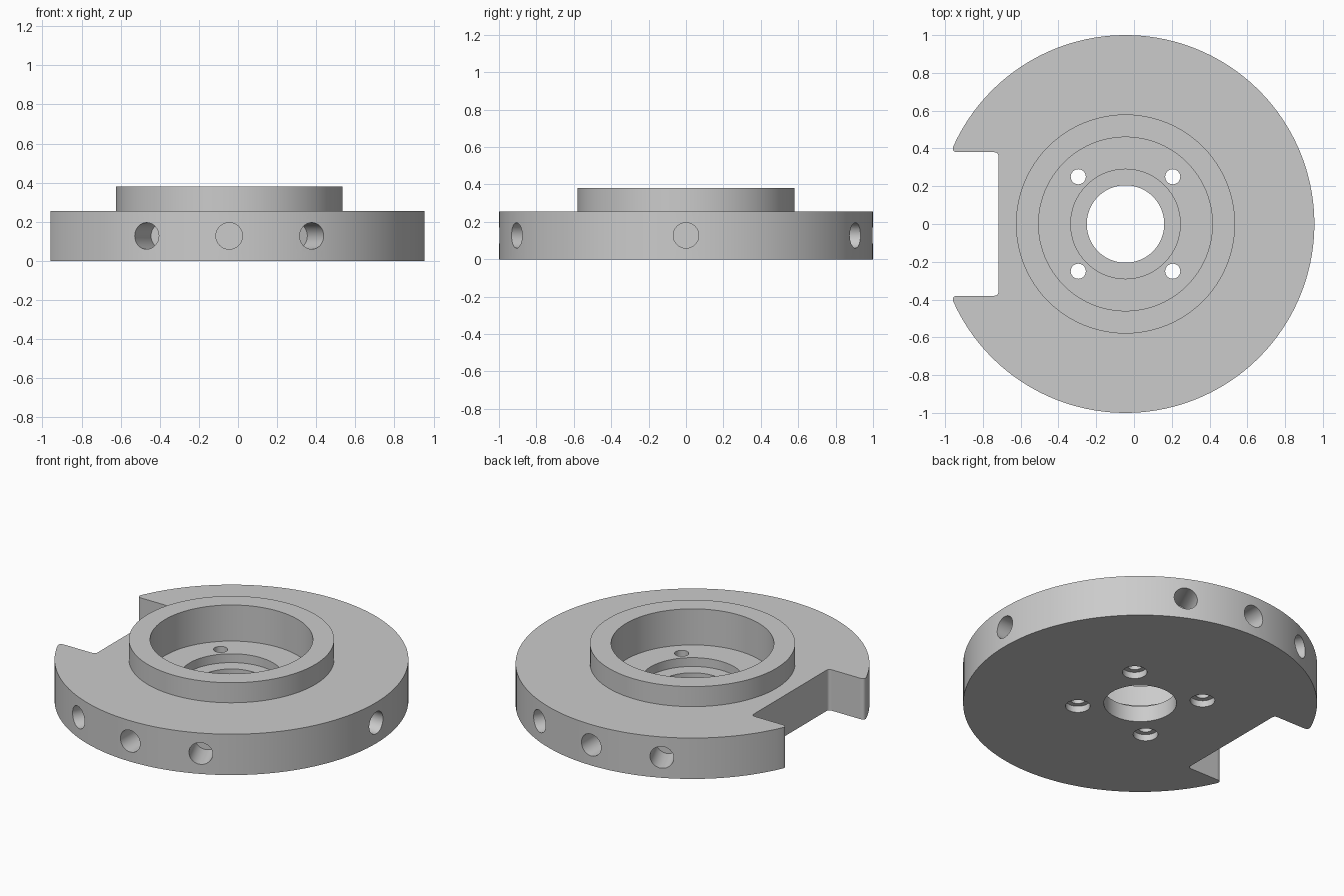
import bpy, bmesh
from math import cos, sin, pi, radians
from mathutils import Matrix, Vector

cube = bpy.data.objects.get("Cube")
if cube:
    bpy.data.objects.remove(cube, do_unlink=True)

CENTRE = Vector((-0.045, 0, 0))
FLANGE_TOP, HUB_TOP = 0.255, 0.38

steel = bpy.data.materials.new("plain grey metal")
steel.use_nodes = True
grey = (0.6, 0.6, 0.6, 1)
steel.diffuse_color = grey
steel.node_tree.nodes["Principled BSDF"].inputs["Base Color"].default_value = grey


def finish(name, bm):
    bmesh.ops.recalc_face_normals(bm, faces=bm.faces)
    mesh = bpy.data.meshes.new(name)
    bm.to_mesh(mesh)
    bm.free()
    mesh.materials.append(steel)
    obj = bpy.data.objects.new(name, mesh)
    bpy.context.collection.objects.link(obj)
    obj.location = CENTRE
    return obj


def turned(bm, profile, segments, matrix=Matrix()):
    """Add a closed solid turned about z from (radius, height) steps."""
    rings = []
    for r, z in profile:
        rings.append([bm.verts.new(matrix @ Vector((r * cos(2 * pi * i / segments),
                                                    r * sin(2 * pi * i / segments), z)))
                      for i in range(segments)])
    for low, high in zip(rings, rings[1:]):
        for i in range(segments):
            j = (i + 1) % segments
            bm.faces.new((low[i], low[j], high[j], high[i]))
    bm.faces.new(rings[0][::-1])
    bm.faces.new(rings[-1])


def combine(target, tool, operation):
    mod = target.modifiers.new(tool.name, 'BOOLEAN')
    mod.operation, mod.object, mod.solver = operation, tool, 'EXACT'
    bpy.ops.object.select_all(action='DESELECT')
    bpy.context.view_layer.objects.active = target
    target.select_set(True)
    bpy.ops.object.modifier_apply(modifier=mod.name)
    bpy.data.objects.remove(tool, do_unlink=True)


def rounded(start, corner, end, steps=6):
    a, b, c = map(Vector, (start, corner, end))
    return [a.lerp(b, t / steps).lerp(b.lerp(c, t / steps), t / steps)
            for t in range(steps + 1)]


# Flange: round plate with a rounded rectangular notch on its right side
sweep = radians(155.6)
arc = [Vector((cos(a), sin(a))) for a in (sweep * i / 64 for i in range(64))]
tip = rounded((cos(sweep), sin(sweep)), (-0.925, 0.38), (-0.885, 0.38))
inner = rounded((-0.695, 0.38), (-0.673, 0.38), (-0.673, 0.358))
half = arc + tip + inner
outline = half + [Vector((p.x, -p.y)) for p in half[:0:-1]]
bm = bmesh.new()
base = bm.faces.new([bm.verts.new((p.x, p.y, 0)) for p in outline])
top = bmesh.ops.extrude_face_region(bm, geom=[base])["geom"]
bmesh.ops.translate(bm, vec=(0, 0, FLANGE_TOP),
                    verts=[v for v in top if isinstance(v, bmesh.types.BMVert)])
flange = finish("hub_flange", bm)

# Raised hub collar
bm = bmesh.new()
turned(bm, [(0.58, 0.1), (0.58, HUB_TOP)], 96)
combine(flange, finish("collar", bm), 'UNION')

# Stepped centre bore
bm = bmesh.new()
turned(bm, [(0.205, -0.1), (0.205, 0.1), (0.29, 0.1), (0.29, 0.155),
            (0.46, 0.155), (0.46, 0.5)], 96)
combine(flange, finish("centre_bore", bm), 'DIFFERENCE')

# Four bolt holes, counterbored from underneath
bm = bmesh.new()
for x in (-0.25, 0.25):
    for y in (-0.25, 0.25):
        turned(bm, [(0.07, -0.1), (0.07, 0.04), (0.04, 0.04), (0.04, 0.25)], 32,
               Matrix.Translation((x, y, 0)))
combine(flange, finish("bolt_holes", bm), 'DIFFERENCE')

# Blind radial holes around the rim
bm = bmesh.new()
for angle in (0, 65, 90, 115, -65, -90, -115):
    place = (Matrix.Translation((0, 0, FLANGE_TOP / 2))
             @ Matrix.Rotation(radians(angle), 4, 'Z')
             @ Matrix.Rotation(pi / 2, 4, 'Y'))
    turned(bm, [(0.068, 0.8), (0.068, 1.1)], 32, place)
combine(flange, finish("rim_holes", bm), 'DIFFERENCE')

bpy.ops.object.shade_smooth_by_angle(angle=radians(30))
